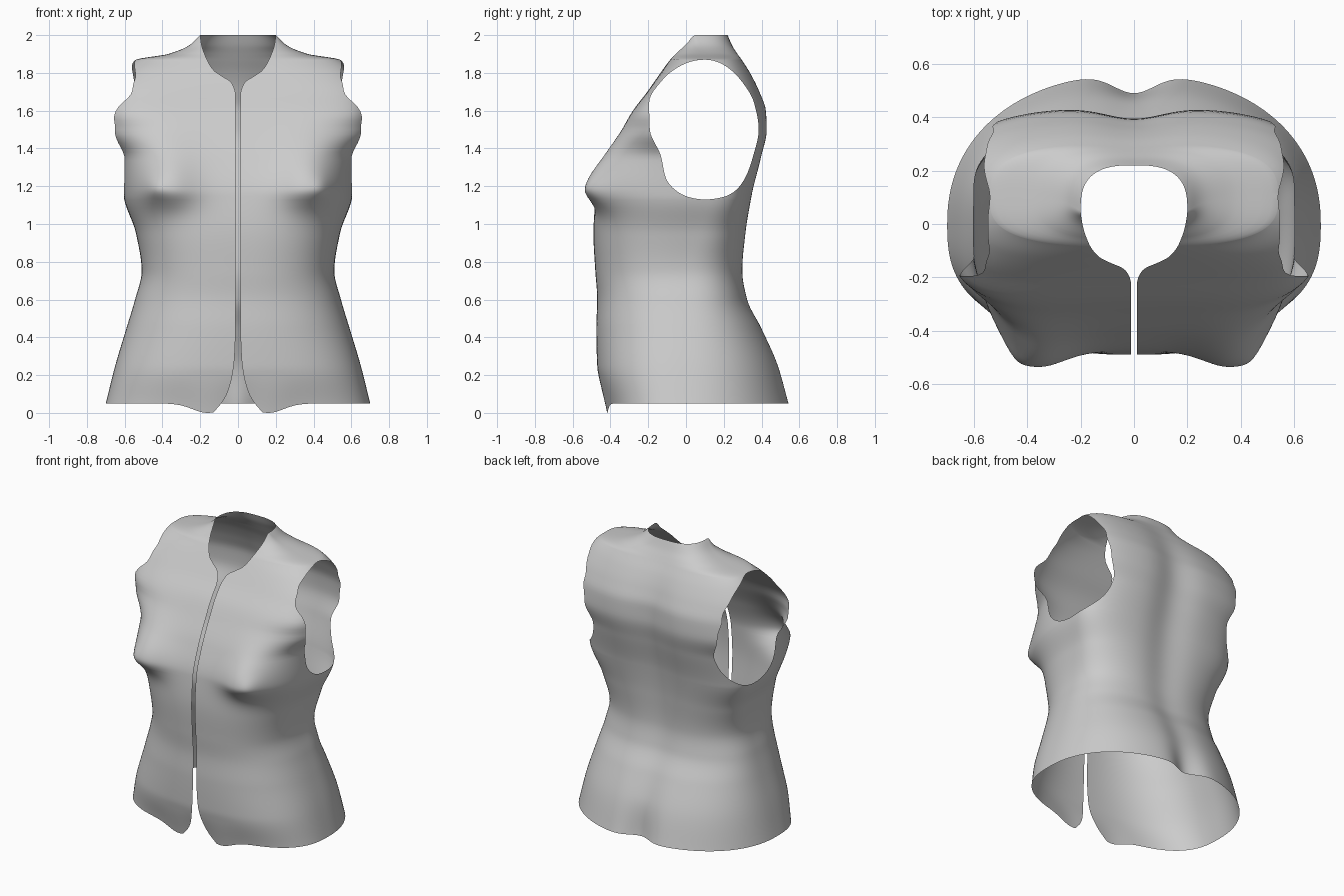
import bpy, bmesh, math

if "Cube" in bpy.data.objects:
    bpy.data.objects.remove(bpy.data.objects["Cube"])

# Body sections: z, half width, front y, back y, widest y, front power, back power
SECTIONS = [
    (.05, .70, -.42, .56, 0, 2.7, 2.2),
    (.25, .65, -.47, .50, 0, 2.6, 2.3),
    (.45, .59, -.475, .41, 0, 2.5, 2.4),
    (.60, .545, -.47, .335, 0, 2.5, 2.5),
    (.75, .51, -.48, .31, 0, 2.6, 2.6),
    (.95, .54, -.49, .325, .05, 2.8, 2.8),
    (1.15, .605, -.475, .355, .1, 3, 3),
    (1.35, .615, -.41, .405, .1, 3.2, 3),
    (1.5, .70, -.335, .435, .1, 3.6, 3),
    (1.6, .69, -.28, .43, .1, 5, 3),
    (1.7, .67, -.205, .395, .1, 5, 3),
    (1.8, .615, -.135, .345, .1, 4, 3),
    (1.87, .54, -.085, .30, .1, 3, 3),
    (1.9, .37, -.06, .28, .1, 3, 3),
    (1.945, .26, -.03, .25, .08, 2.5, 2.8),
    (2.0, .2, 0, .22, .05, 2.2, 2.8),
]
# Front opening: z, x of the edge (rounded hem corner, slit, neckline)
OPENING = [(.05, .13), (.08, .085), (.12, .055), (.2, .03), (.3, .018), (.5, .012),
           (1.68, .012), (1.75, .035), (1.78, .08), (1.815, .13), (1.895, .175),
           (1.95, .193), (2.0, .2)]
# Depth of the spine groove
GROOVE = [(.05, .07), (.3, .03), (.6, .022), (1.0, .03), (1.5, .04), (1.8, .02), (2.0, 0)]
# Armhole front and back edge y, evenly spaced round the hole
ARM = [(i / 8, f, b) for i, (f, b) in enumerate([
    (.1, .1), (-.02, .235), (-.095, .31), (-.125, .355), (-.19, .385),
    (-.195, .36), (-.125, .29), (-.02, .2), (.1, .1)])]
ARM_LOW, ARM_HIGH = 1.13, 1.87


def sample(table, t):
    """Monotone cubic interpolation of every column of a table."""
    n = len(table)
    i = max(0, min(n - 2, sum(1 for r in table if r[0] <= t) - 1))
    h = table[i + 1][0] - table[i][0]
    s = (t - table[i][0]) / h

    def slope(k, c):
        def d(j):
            return (table[j + 1][c] - table[j][c]) / (table[j + 1][0] - table[j][0])
        if k == 0 or k == n - 1:
            return d(min(k, n - 2))
        a, b = d(k - 1), d(k)
        return 0 if a * b <= 0 else 2 * a * b / (a + b)

    return [(2 * s**3 - 3 * s**2 + 1) * table[i][c] + (s**3 - 2 * s**2 + s) * h * slope(i, c)
            + (3 * s**2 - 2 * s**3) * table[i + 1][c] + (s**3 - s**2) * h * slope(i + 1, c)
            for c in range(1, len(table[0]))]


def arc(w, d, p, a0, a1, count):
    """Points on a superellipse quarter between two polar angles."""
    for k in range(count + 1):
        a = a0 + (a1 - a0) * k / count
        c, s = abs(math.cos(a)), abs(math.sin(a))
        r = ((c / w)**p + (s / d)**p)**(-1 / p)
        yield r * c, r * s


def gauss(v, s):
    return math.exp(-(v / s)**2 / 2)


def edge_angle(w, d, p, y):
    y = min(max(y, 0), d * .999)
    return math.atan2(y, w * (1 - (y / d)**p)**(1 / p))


def row(z, u, count=44):
    """Front and back strips of one level, split at the side or armhole."""
    w, yf, yb, yc, pf, pb = sample(SECTIONS, z)
    xs = min(sample(OPENING, z)[0], w)
    groove = sample(GROOVE, z)[0]
    ya_f, ya_b = sample(ARM, u) if 0 < u < 1 else (yc, yc)
    # front strip with bust and dipped hem
    d = yc - yf
    a0 = math.atan2(d * max(0, 1 - (xs / w)**pf)**(1 / pf), xs)
    a1 = min(edge_angle(w, d, pf, yc - ya_f), a0)
    front = []
    for x, y in arc(w, d, pf, a0, a1, count):
        dz = z - 1.19
        bust = .135 * gauss(x - .42, .125) * gauss(dz, .15 if dz > 0 else .075)
        bust += .025 * gauss(x - .445, .035) * gauss(dz, .04)
        dip = .05 * gauss(x - .16, .08) * max(0, 1 - (z - .05) / .15)
        front.append((x, yc - y - bust * min(1, y / d)**1.5, z - dip))
    # back strip with spine groove
    d = yb - yc
    a0 = edge_angle(w, d, pb, ya_b - yc)
    width = .075 + .03 * min(1, z)
    back = [(x if k < count else 0, yc + y - groove * gauss(x, width), z)
            for k, (x, y) in enumerate(arc(w, d, pb, a0, math.pi / 2, count))]
    return front, back


# Levels: hem to armpit, armhole (cosine spaced), shoulder to neck
levels = [(.05 + (ARM_LOW - .05) * (i / 54)**1.1, 0) for i in range(54)]
for i in range(49):
    u = i / 48
    levels.append(((ARM_LOW + ARM_HIGH) / 2 - (ARM_HIGH - ARM_LOW) / 2 * math.cos(math.pi * u), u))
levels += [(ARM_HIGH + (2 - ARM_HIGH) * i / 20, 1) for i in range(1, 21)]
rows = [row(z, u) for z, u in levels]

# Torso shell: skin the strips, then weld them at the sides
bm = bmesh.new()
for side in (0, 1):
    grid = [[bm.verts.new(p) for p in r[side]] for r in rows]
    for lo, hi in zip(grid, grid[1:]):
        for k in range(len(lo) - 1):
            bm.faces.new((lo[k], lo[k + 1], hi[k + 1], hi[k]))
bmesh.ops.remove_doubles(bm, verts=bm.verts, dist=.0005)
bmesh.ops.recalc_face_normals(bm, faces=bm.faces)
mesh = bpy.data.meshes.new("torso_shell")
bm.to_mesh(mesh)
bm.free()
for poly in mesh.polygons:
    poly.use_smooth = True
torso = bpy.data.objects.new("torso_shell", mesh)
bpy.context.collection.objects.link(torso)

# Other half
mirror = torso.modifiers.new("mirror", 'MIRROR')
mirror.use_axis[0] = True
mirror.merge_threshold = .001
